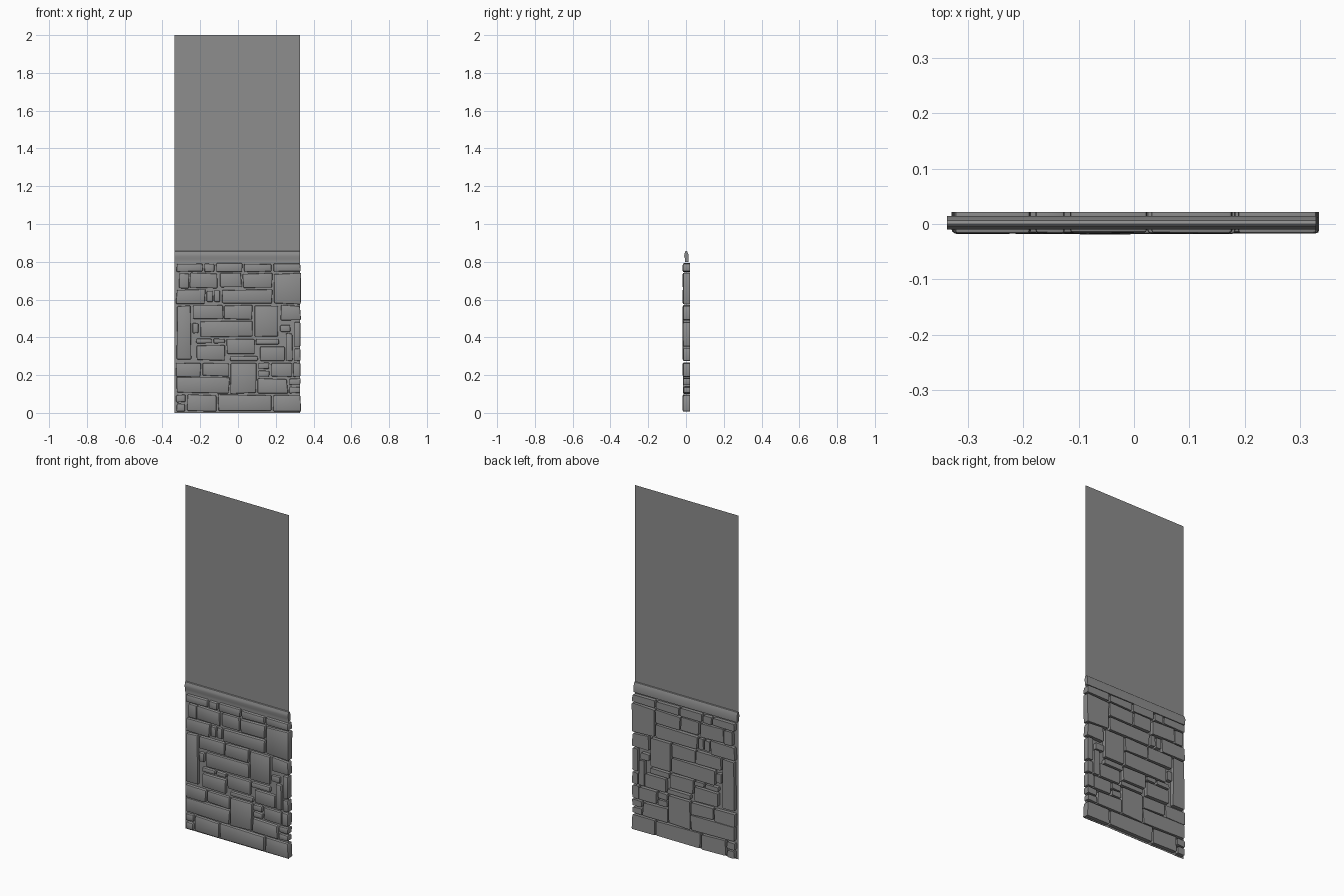
import bpy
import bmesh
import random

random.seed(4)
cube = bpy.data.objects.get("Cube")
if cube:
    bpy.data.objects.remove(cube, do_unlink=True)

grey = bpy.data.materials.new("stone grey")
grey.use_nodes = True
colour = (0.27, 0.27, 0.27, 1)
grey.diffuse_color = colour
shader = next(n for n in grey.node_tree.nodes if n.type == 'BSDF_PRINCIPLED')
shader.inputs["Base Color"].default_value = colour
shader.inputs["Roughness"].default_value = 0.8

LEFT, RIGHT = -0.337, 0.328
STONE_FRONT, STONE_BACK = -0.018, 0.022
JOINT = 0.45  # half the mortar gap, in hundredths


def make_object(name, bm):
    """Turn a bmesh into a named grey object."""
    mesh = bpy.data.meshes.new(name)
    bm.to_mesh(mesh)
    bm.free()
    mesh.materials.append(grey)
    obj = bpy.data.objects.new(name, mesh)
    bpy.context.collection.objects.link(obj)
    return obj


def smooth(obj, angle):
    """Smooth shading that keeps edges above the angle sharp."""
    bpy.ops.object.select_all(action='DESELECT')
    obj.select_set(True)
    bpy.context.view_layer.objects.active = obj
    bpy.ops.object.shade_smooth_by_angle(angle=angle)


def wobble(amount):
    return random.uniform(-amount, amount)


def across(cell, *cuts):
    """Split a cell (left, right, bottom, top) side by side."""
    left, right, bottom, top = cell
    edges = [left, *cuts, right]
    return [(a, b, bottom, top) for a, b in zip(edges, edges[1:])]


def upward(cell, *cuts):
    """Split a cell into cells stacked from the bottom up."""
    left, right, bottom, top = cell
    edges = [bottom, *cuts, top]
    return [(left, right, a, b) for a, b in zip(edges, edges[1:])]


def halves(cell):
    """Stack two equal cells."""
    return upward(cell, (cell[2] + cell[3]) / 2)


def shift(cell, left=0, right=0, bottom=0, top=0):
    """Move single sides of a cell."""
    return (cell[0] + left, cell[1] + right, cell[2] + bottom, cell[3] + top)


def add_stone(bm, cell):
    """One rough block: flat square back, softened and slightly crooked front."""
    x0, x1, z0, z1 = [v / 100 for v in shift(cell, JOINT, -JOINT, JOINT, -JOINT)]
    slack = min(0.004, 0.06 * min(x1 - x0, z1 - z0))
    corners = [(x + wobble(slack), z + wobble(slack))
               for x, z in ((x0, z0), (x1, z0), (x1, z1), (x0, z1))]
    front_y = STONE_FRONT + random.uniform(0, 0.004)
    back = [bm.verts.new((x, STONE_BACK, z)) for x, z in corners]
    front = [bm.verts.new((x, front_y + wobble(0.001), z)) for x, z in corners]
    bm.faces.new(front)
    bm.faces.new(back[::-1])
    for i in range(4):
        j = (i + 1) % 4
        bm.faces.new((front[j], front[i], back[i], back[j]))
    rounded = {e for v in front for e in v.link_edges}
    bmesh.ops.bevel(bm, geom=list(rounded), offset=0.006, segments=2,
                    profile=0.5, affect='EDGES', clamp_overlap=True)


def build_stones(name, cells):
    bm = bmesh.new()
    for cell in cells:
        add_stone(bm, cell)
    bmesh.ops.recalc_face_normals(bm, faces=bm.faces)
    smooth(make_object(name, bm), 0.7)


# Plain sheet running the full height
bm = bmesh.new()
bm.faces.new([bm.verts.new((x, 0, z)) for x, z in
              ((LEFT, 0), (RIGHT, 0), (RIGHT, 2), (LEFT, 2))])
make_object("wall_panel", bm)

# Moulded rail: a profile of (depth, height) swept along the wall
profile = [(0, 0.858), (-0.004, 0.855), (-0.008, 0.842), (-0.01, 0.83),
           (-0.005, 0.815), (-0.005, 0.8), (0.012, 0.8), (0.014, 0.835),
           (0.006, 0.856)]
bm = bmesh.new()
ends = [[bm.verts.new((x, y, z)) for y, z in profile] for x in (LEFT, RIGHT)]
for i in range(len(profile)):
    j = (i + 1) % len(profile)
    bm.faces.new((ends[0][i], ends[0][j], ends[1][j], ends[1][i]))
for end in ends:
    bm.faces.new(end)
bmesh.ops.recalc_face_normals(bm, faces=bm.faces)
smooth(make_object("moulded_rail", bm), 0.6)

# Stonework, in hundredths: five courses, each cut into blocks
base, lower, middle, upper, top = upward((-33, 33.5, 0.5, 79.5),
                                         10, 27, 57.3, 74.3)

# Base course: a pair of small stones, then long ones
pair, *long_stones = across(base, -27.5, -11, 18.2)
build_stones("base_stones", halves(pair) + long_stones)

# Lower course: blocks either side of a tall central one
west, tall, east = across(lower, -4.2, 10.2)
slab, west_top = upward(west, 19)
east_low, east_top = upward(east, 18.6)
wide, stack = across(east_low, 26.6)
small, *rest = across(east_top, 17, 28.8)
build_stones("lower_stones", [tall, slab, wide, *across(west_top, -19.2),
                              *halves(stack), *halves(small), *rest])

# Middle course: upright slab, centre blocks and a narrow right-hand group
upright, centre, side = across(middle, -24.5, 22)
centre_low, centre_top = upward(centre, 39.7)
bricks, block = across(centre_top, 8)
long_row, top_row = upward(bricks, 49)
chip, long_brick = across(long_row, -20.5)
low_west, low_mid, low_east = across(centre_low, -6.6, 9)
wedge, chips = upward(shift(low_west, left=2), 36.4)
sill, thick = upward(low_mid, 30.5)
broad, thin = upward(low_east, 35.7)
side_low, side_top = upward(side, 48.6)
posts, column = across(side_low, 29.3)
post, stub = upward(posts, 42.5)
build_stones("middle_stones", [
    shift(upright, bottom=1), block, shift(chip, bottom=2, top=-1), long_brick,
    shift(wedge, bottom=0.5), shift(sill, left=2, right=2), thick,
    shift(broad, left=2, right=3), thin, side_top, shift(post, left=3),
    shift(stub, right=-1, top=-1.5), *across(top_row, -7.6),
    *across(chips, -13.5), *upward(column, 34.5)])

# Upper course: two rows of bricks beside one large block
bricks, block = across(upper, 18.5)
row_low, row_top = upward(bricks, 65.7)
first, *chips, last = across(row_low, -17, -13, -9)
build_stones("upper_stones", [
    block, first, last, *(shift(c, bottom=1, top=-0.5) for c in chips),
    *across(shift(row_top, left=1.5), -25.7, -10.2, 2.3)])

# Top course: one row of shallow stones
build_stones("top_stones", across(top, -18.2, -12, 2.8, 18.3))
